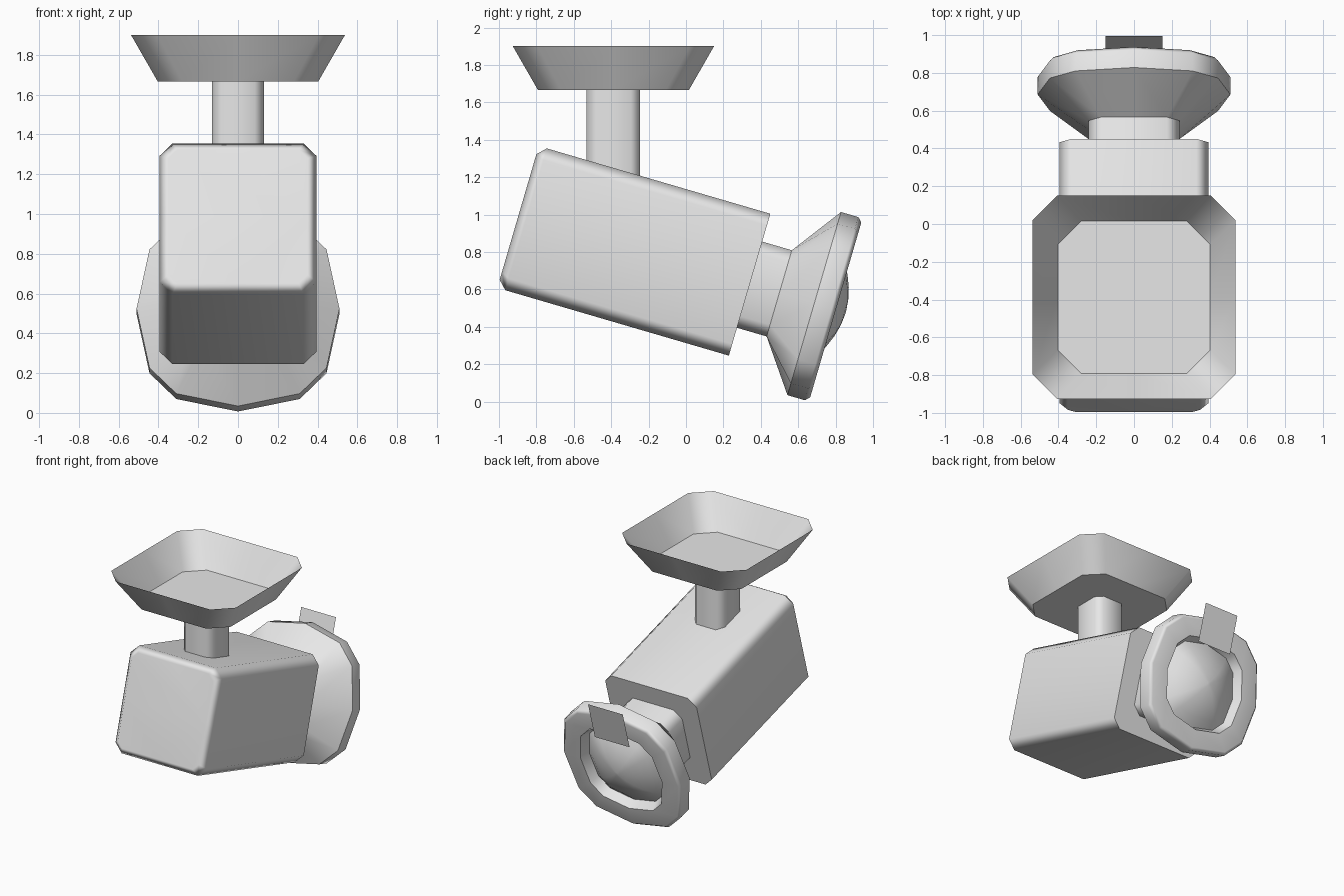
import bpy, bmesh, math
from mathutils import Matrix

if "Cube" in bpy.data.objects:
    bpy.data.objects.remove(bpy.data.objects["Cube"])

GREY = (0.8, 0.8, 0.8, 1)
paint = bpy.data.materials.new("light_grey")
paint.use_nodes = True
paint.diffuse_color = GREY
paint.node_tree.nodes["Principled BSDF"].inputs["Base Color"].default_value = GREY


def ring(mid, side, cut):
    """Twelve points: a square with cut corners and a movable middle on each side."""
    quarter = [(mid, 0), (side, cut), (cut, side)]
    points = []
    for _ in range(4):
        points += quarter
        quarter = [(-y, x) for x, y in quarter]
    return points


def finish(name, bm, matrix):
    mesh = bpy.data.meshes.new(name)
    bm.to_mesh(mesh)
    bm.free()
    mesh.transform(matrix)
    mesh.materials.append(paint)
    obj = bpy.data.objects.new(name, mesh)
    bpy.context.collection.objects.link(obj)
    bpy.ops.object.select_all(action="DESELECT")
    obj.select_set(True)
    bpy.context.view_layer.objects.active = obj
    bpy.ops.object.shade_smooth_by_angle(angle=math.radians(50))
    weighted = obj.modifiers.new("flat_panels", "WEIGHTED_NORMAL")
    weighted.keep_sharp = True
    return obj


def loft(name, sections, matrix, cap_start=False, cap_end=False):
    """Skin a list of (height, ring) sections."""
    bm = bmesh.new()
    rows = [[bm.verts.new((x, y, z)) for x, y in pts] for z, pts in sections]
    for low, high in zip(rows, rows[1:]):
        for i in range(len(low)):
            j = (i + 1) % len(low)
            bm.faces.new((low[i], low[j], high[j], high[i]))
    if cap_start:
        bm.faces.new(rows[0][::-1])
    if cap_end:
        bm.faces.new(rows[-1])
    bmesh.ops.recalc_face_normals(bm, faces=bm.faces)
    return finish(name, bm, matrix)


# Tilted frame: origin on the rear face of the body, local z towards the front
tilt = Matrix.Translation((0, 0.34, 0.625)) @ Matrix.Rotation(math.radians(73.7), 4, "X")
mount = Matrix.Translation((0, -0.388, 0))

# Main housing, with a chamfered front edge
loft("body", [(0, ring(0.395, 0.395, 0.33)),
              (1.245, ring(0.395, 0.395, 0.33)),
              (1.29, ring(0.35, 0.35, 0.305))], tilt, True, True)

# Neck flaring into the lens hood, then turning in to the recess
def hood_ring(scale):
    return ring(0.51 * scale, 0.445 * scale, 0.31 * scale)

neck = ring(0.24, 0.24, 0.175)
loft("neck", [(0.02, neck), (-0.165, neck)], tilt)
loft("lens_hood", [(-0.165, neck),
                   (-0.36, hood_ring(1)),
                   (-0.457, hood_ring(1)),
                   (-0.48, hood_ring(0.955)),
                   (-0.48, hood_ring(0.69)),
                   (-0.41, hood_ring(0.63))], tilt)

# Domed lens
dome = []
for step in range(6):
    r = 0.63 * (1 - step / 5.2)
    dome.append((-0.535 + 0.125 * (r / 0.63) ** 2, hood_ring(r)))
loft("lens", dome, tilt, cap_end=True)

# Thin tab standing above the lens
bm = bmesh.new()
corners = [(-0.15, 0.28), (-0.15, 0.58), (0.15, 0.58), (0.15, 0.28)]
bm.faces.new([bm.verts.new((x, y, -0.513)) for x, y in corners])
finish("lens_tab", bm, tilt)

# Mounting post and open tray-shaped ceiling bracket
post = [(x, y * 1.1) for x, y in ring(0.13, 0.13, 0.085)]
loft("mounting_post", [(1.1, post), (1.665, post)], mount)
loft("ceiling_bracket", [(1.665, ring(0.403, 0.403, 0.28)),
                         (1.9, ring(0.538, 0.538, 0.408))], mount, cap_start=True)
